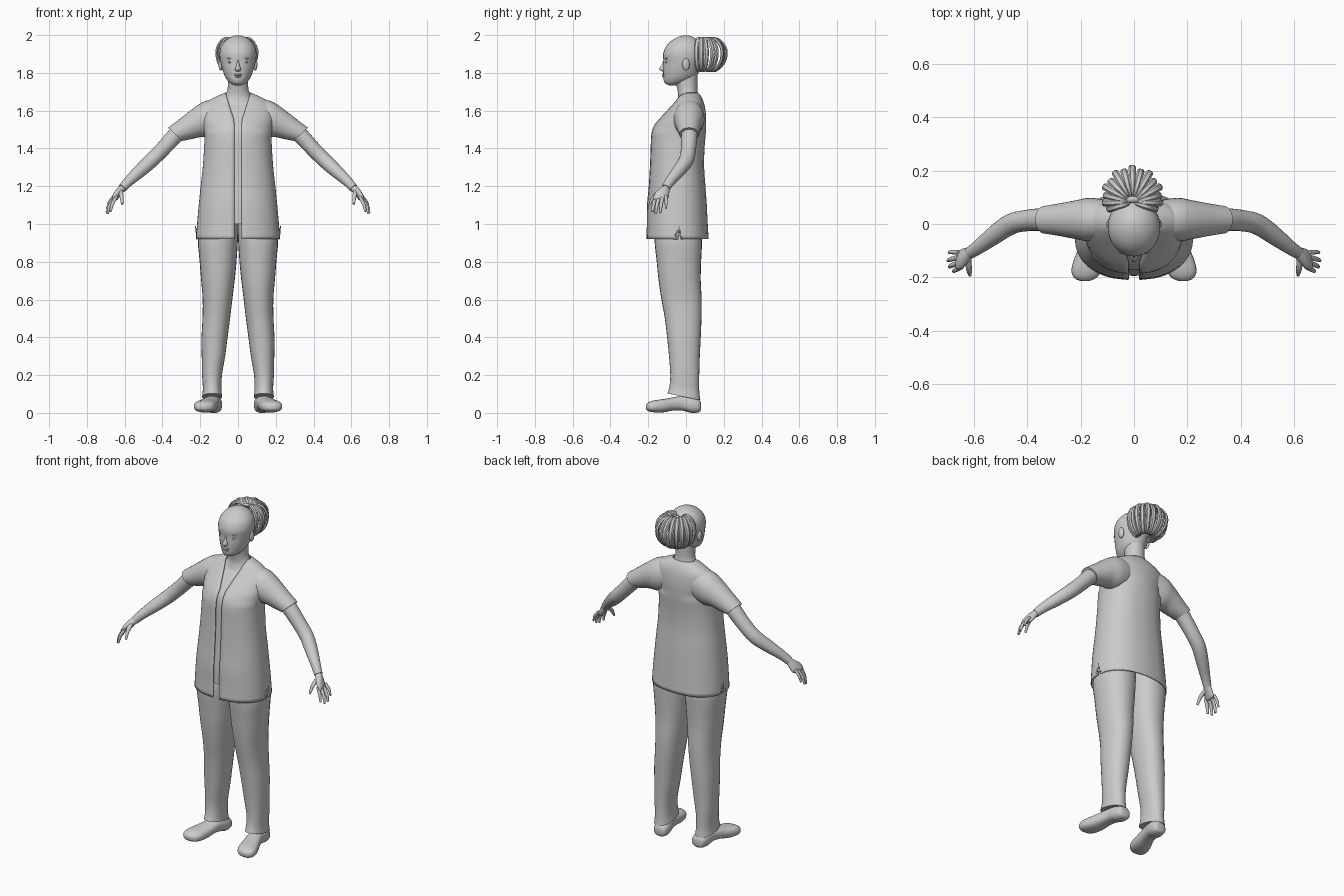
import bpy, bmesh, math
from mathutils import Vector as V

if "Cube" in bpy.data.objects:
    bpy.data.objects.remove(bpy.data.objects["Cube"])

grey = bpy.data.materials.new("plain_grey")
grey.diffuse_color = (0.6, 0.6, 0.6, 1)
grey.use_nodes = True
grey.node_tree.nodes["Principled BSDF"].inputs["Base Color"].default_value = grey.diffuse_color


def spline(rows, steps):
    """Smoothly interpolate rows of vectors."""
    out = []
    for i in range(len(rows) - 1):
        a, b, c, d = (rows[max(0, min(len(rows) - 1, i + k))] for k in (-1, 0, 1, 2))
        for s in range(steps):
            t = s / steps
            out.append([q + 0.5 * t * (r - p + t * (2 * p - 5 * q + 4 * r - w + t * (3 * (q - r) + w - p)))
                        for p, q, r, w in zip(a, b, c, d)])
    return out + [rows[-1]]


def finish(name, bm, mirror=False, angle=50):
    bmesh.ops.recalc_face_normals(bm, faces=bm.faces)
    me = bpy.data.meshes.new(name)
    bm.to_mesh(me)
    bm.free()
    me.materials.append(grey)
    ob = bpy.data.objects.new(name, me)
    bpy.context.collection.objects.link(ob)
    bpy.ops.object.select_all(action='DESELECT')
    ob.select_set(True)
    bpy.context.view_layer.objects.active = ob
    bpy.ops.object.shade_smooth_by_angle(angle=math.radians(angle))
    if mirror:
        ob.modifiers.new("mirror", 'MIRROR').use_mirror_merge = False
    return ob


def skin(bm, grid, closed=True, cap=True):
    rows = [[bm.verts.new(p) for p in r] for r in grid]
    n = len(rows[0])
    for a, b in zip(rows, rows[1:]):
        for j in range(n if closed else n - 1):
            k = (j + 1) % n
            bm.faces.new((a[j], a[k], b[k], b[j]))
    if cap:
        bm.faces.new(rows[0])
        bm.faces.new(rows[-1])


def section(c, u, v, n, power=2.0):
    pts = []
    for j in range(n):
        a = 2 * math.pi * j / n
        s, k = math.sin(a), math.cos(a)
        pts.append(c + u * math.copysign(abs(s) ** (2 / power), s) - v * math.copysign(abs(k) ** (2 / power), k))
    return pts


def loft(name, rings, n=24, steps=3, power=2.0, mirror=False, cap=True, angle=50):
    bm = bmesh.new()
    skin(bm, [section(*r, n, power) for r in spline(rings, steps)], cap=cap)
    return finish(name, bm, mirror, angle)


def level(z, x0, x1, yf, yb, tilt=0):
    """Horizontal ring from its extents."""
    return [V(((x0 + x1) / 2, (yf + yb) / 2, z)), V(((x1 - x0) / 2, 0, 0)), V((0, (yb - yf) / 2, -tilt))]


def tube_rings(path):
    """Rings along a path of (x, y, z, radius)."""
    rings = []
    for i, (x, y, z, r) in enumerate(path):
        t = (V(path[min(i + 1, len(path) - 1)][:3]) - V(path[max(i - 1, 0)][:3])).normalized()
        u = V((0, 1, 0)).cross(t).normalized()
        rings.append([V((x, y, z)), u * r, t.cross(u) * r])
    return rings


def ball(name, loc, size, mirror=False):
    bm = bmesh.new()
    bmesh.ops.create_uvsphere(bm, u_segments=16, v_segments=10, radius=1)
    for v in bm.verts:
        v.co = V([c * s + l for c, s, l in zip(v.co, size, loc)])
    return finish(name, bm, mirror)


# tunic: z, half width, front y, back y
body = [(.92, .222, -.21, .12), (1.0, .217, -.208, .115), (1.1, .208, -.207, .11), (1.2, .198, -.198, .103),
        (1.3, .187, -.192, .096), (1.4, .18, -.188, .098), (1.47, .178, -.185, .104), (1.52, .185, -.17, .106),
        (1.57, .192, -.13, .106), (1.62, .185, -.085, .10), (1.65, .16, -.06, .092),
        (1.675, .115, -.045, .08), (1.695, .068, -.03, .065)]
rings = [level(z, -w, w, f, b) for z, w, f, b in body]
grid = []
for c, u, v in spline(rings, 3):
    w = .02 + .045 * max(0, min(1, (c.z - 1.55) / .14))      # open front widening to a V neck
    a0 = math.asin(min(.95, w / u.x))
    row = []
    for j in range(57):
        a = a0 + (2 * math.pi - 2 * a0) * j / 56
        s, k = math.sin(a), math.cos(a)
        p = 0.88 if c.z < 1.5 else 1
        row.append(c + u * math.copysign(abs(s) ** (p if abs(s) > .3 else 1), s)
                   - v * math.copysign(abs(k) ** p, k))
    grid.append(row)
# side slits in the hem
for j in (14, 42):
    grid[0][j].z += .07
    for d in (-1, 1):
        grid[0][j + d].y += (grid[0][j].y - grid[0][j + d].y) * .5
bm = bmesh.new()
skin(bm, grid, closed=False, cap=False)
tunic = finish("tunic", bm)
sol = tunic.modifiers.new("thickness", 'SOLIDIFY')
sol.thickness, sol.offset = .006, -1

# undershirt and chest behind the open front
def inner(lo, hi, d):
    return [level(z, d - w, w - d, f + d, b - d) for z, w, f, b in body if lo <= z <= hi]
loft("undershirt", inner(1.0, 1.6, .014), 40, cap=False)
loft("chest", inner(1.5, 1.68, .018), 40, cap=False)

# sleeves: top x z, bottom x z, half depth
sleeve = []
for tx, tz, bx, bz, h in [(.08, 1.665, .08, 1.48, .07), (.17, 1.652, .15, 1.46, .082), (.23, 1.617, .2, 1.46, .073),
                          (.3, 1.563, .245, 1.45, .062), (.37, 1.51, .296, 1.44, .052)]:
    sleeve.append([V(((tx + bx) / 2, .016, (tz + bz) / 2)), V(((tx - bx) / 2, 0, (tz - bz) / 2)), V((0, h, 0))])
loft("sleeve", sleeve, 28, mirror=True)

# arms, palms and fingers
loft("arm", tube_rings([(.28, .02, 1.52, .045), (.34, .017, 1.46, .043), (.40, .013, 1.395, .04), (.46, 0, 1.335, .039),
                        (.52, -.04, 1.28, .035), (.58, -.085, 1.225, .027), (.612, -.107, 1.19, .023)]), 20, mirror=True)
palm = [[V((x, y, z)), V((t, 0, t * .5)), V((-.2 * w, w, 0))] for x, y, z, t, w in
        [(.603, -.1, 1.2, .018, .02), (.622, -.117, 1.18, .018, .03), (.638, -.128, 1.16, .016, .039),
         (.653, -.133, 1.135, .013, .038), (.657, -.135, 1.127, .006, .03)]]
loft("palm", palm, 16, mirror=True)
fingers = {
    "index_finger": [(.645, -.160, 1.145, .01), (.667, -.172, 1.10, .009), (.675, -.177, 1.065, .006)],
    "middle_finger": [(.652, -.143, 1.14, .01), (.681, -.155, 1.095, .009), (.690, -.16, 1.053, .006)],
    "ring_finger": [(.656, -.125, 1.14, .01), (.685, -.132, 1.1, .009), (.695, -.137, 1.06, .006)],
    "little_finger": [(.656, -.106, 1.148, .009), (.682, -.105, 1.115, .008), (.692, -.107, 1.083, .005)],
    "thumb": [(.622, -.125, 1.175, .013), (.617, -.168, 1.148, .011), (.613, -.192, 1.105, .006)],
}
for name, path in fingers.items():
    loft(name, tube_rings(path), 10, mirror=True)

# trouser legs: z, inner x, outer x, front y, back y, hem tilt
legs = [(1.02, 0, .185, -.15, .07), (.93, 0, .212, -.167, .085), (.8, .008, .203, -.155, .08), (.7, .018, .195, -.145, .078),
        (.6, .03, .187, -.13, .083), (.5, .042, .188, -.112, .082), (.4, .055, .193, -.1, .078), (.3, .068, .192, -.09, .073),
        (.2, .085, .19, -.083, .07), (.13, .088, .186, -.088, .07, .01), (.085, .084, .19, -.098, .076, .018)]
loft("trouser_leg", [level(*r) for r in legs], 28, power=2.2, mirror=True)

# shoes: y, x, half width, bottom z, top z
shoe = [(.08, .125, .02, .02, .05), (.07, .127, .038, .004, .07), (.03, .13, .046, 0, .085), (-.02, .138, .043, .012, .09),
        (-.07, .15, .047, .012, .082), (-.12, .165, .055, .003, .073), (-.17, .177, .057, .003, .066),
        (-.2, .182, .043, .009, .055), (-.213, .184, .018, .02, .042)]
loft("shoe", [[V((x, y, (b + t) / 2)), V((w, 0, 0)), V((0, 0, (t - b) / 2))] for y, x, w, b, t in shoe],
     24, power=2.5, mirror=True)

# neck and head
loft("neck", [level(z, -w, w, f, b) for z, w, f, b in
              [(1.62, .1, -.06, .07), (1.67, .072, -.042, .066), (1.71, .056, -.045, .06), (1.76, .054, -.055, .06),
               (1.81, .055, -.05, .06)]], 28)
head = [(1.733, .012, -.085, -.05), (1.742, .036, -.108, -.02), (1.76, .056, -.118, .03), (1.785, .071, -.12, .058),
        (1.82, .083, -.121, .075), (1.86, .093, -.119, .091), (1.9, .098, -.121, .097), (1.94, .09, -.106, .088),
        (1.97, .068, -.078, .068), (1.99, .038, -.043, .038), (1.998, .012, -.014, .012)]
loft("head", [level(z, -w, w, f, b) for z, w, f, b in head], 32)
loft("nose", [level(z, -w, w, f, -.09) for z, w, f in
              [(1.868, .006, -.12), (1.845, .009, -.128), (1.822, .015, -.142), (1.812, .015, -.134), (1.806, .008, -.118)]], 14)
ball("upper_lip", (0, -.115, 1.79), (.021, .013, .006))
ball("lower_lip", (0, -.113, 1.78), (.018, .013, .006))
ball("eye", (.037, -.103, 1.857), (.015, .008, .006), True)
ball("brow", (.038, -.101, 1.876), (.022, .011, .005), True)
ball("ear", (.091, .0, 1.845), (.012, .019, .033), True)

# hair bun: curved strands fanned round the back of the head, with a tie
bm = bmesh.new()
profile = [(.005, 1.95, .004), (.05, 1.983, .01), (.1, 1.972, .013), (.133, 1.92, .014),
           (.122, 1.855, .013), (.075, 1.81, .01), (.03, 1.825, .004)]
for i in range(15):
    a = math.radians(-15 + 210 * i / 14)
    out, side = V((math.cos(a), math.sin(a), 0)), V((-math.sin(a), math.cos(a), 0))
    k = (.8 + .2 * math.sin(a)) * (1 if i % 2 else .93)
    strand = [[V((-.006, .08, z)) + out * r * k, (out * (r - .06) + V((0, 0, z - 1.9))).normalized() * w * .6, side * w]
              for r, z, w in profile]
    skin(bm, [section(*r, 6) for r in spline(strand, 3)])
finish("hair_bun", bm, angle=40)
tie = [[V((-.003, .085, 1.93)) + V((math.cos(t), .15 * math.sin(t), .8 * math.sin(t))) * .05,
        V((math.cos(t), 0, math.sin(t))) * .009, V((0, .012, 0))] for t in [i * math.pi / 8 for i in range(17)]]
loft("hair_tie", tie, 8, steps=2, cap=False)
